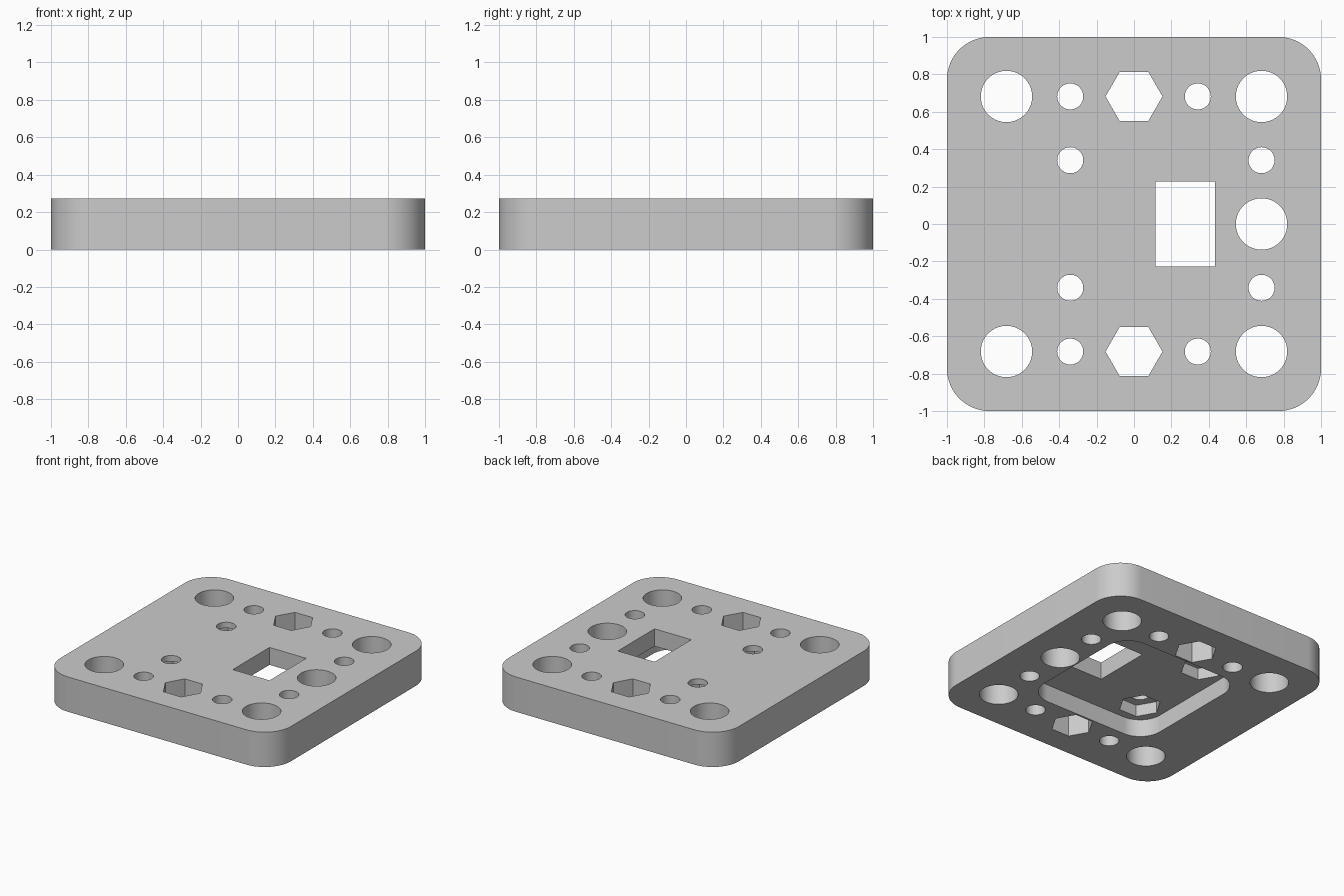
import bpy, bmesh, math
from mathutils import Vector

old = bpy.data.objects.get("Cube")
if old:
    bpy.data.objects.remove(old, do_unlink=True)

MM = 1 / 22            # the plate is 44 x 44 x 6 design units
PITCH = 7.5 * MM       # spacing of the hole grid
HEIGHT = 6 * MM
RECESS = 3 * MM

grey = bpy.data.materials.new("light grey")
grey.use_nodes = True
COLOUR = (0.6, 0.6, 0.6, 1)
grey.diffuse_color = COLOUR
grey.node_tree.nodes["Principled BSDF"].inputs["Base Color"].default_value = COLOUR


def ring(cx, cy, r, n=64):
    """Regular polygon; six sides gives a hexagon, many a circle."""
    return [(cx + r * math.cos(math.tau * i / n), cy + r * math.sin(math.tau * i / n))
            for i in range(n)]


def rounded_square(half, r, steps=16):
    pts = []
    for q, (sx, sy) in enumerate([(1, 1), (-1, 1), (-1, -1), (1, -1)]):
        for i in range(steps + 1):
            a = math.pi / 2 * (q + i / steps)
            pts.append((sx * (half - r) + r * math.cos(a), sy * (half - r) + r * math.sin(a)))
    return pts


def prisms(name, outlines, z0, z1):
    """One object holding an upright prism for every outline."""
    bm = bmesh.new()
    for pts in outlines:
        base = bm.faces.new([bm.verts.new((x, y, z0)) for x, y in pts])
        new = bmesh.ops.extrude_face_region(bm, geom=[base])["geom"]
        bmesh.ops.translate(bm, vec=Vector((0, 0, z1 - z0)),
                            verts=[v for v in new if isinstance(v, bmesh.types.BMVert)])
    bmesh.ops.recalc_face_normals(bm, faces=bm.faces)
    mesh = bpy.data.meshes.new(name)
    bm.to_mesh(mesh)
    bm.free()
    mesh.materials.append(grey)
    obj = bpy.data.objects.new(name, mesh)
    bpy.context.collection.objects.link(obj)
    return obj


# Main plate with rounded corners
plate = prisms("mounting_plate", [rounded_square(1, 5 * MM)], 0, HEIGHT)

# Holes through the full thickness
BIG, SMALL, HEX = 3.02 * MM, 1.53 * MM, 3.35 * MM
through = [ring(2 * PITCH, 0, BIG)]
for s in (-1, 1):
    row = s * 2 * PITCH
    through += [ring(x * PITCH, row, BIG) for x in (-2, 2)]
    through += [ring(x * PITCH, row, SMALL) for x in (-1, 1)]
    through += [ring(0, row, HEX, 6)]
    through += [ring(x * PITCH, s * PITCH, SMALL) for x in (-1, 2)]

# Rectangular window beside the centre
x0, x1, y1 = 2.5 * MM, 9.5 * MM, 5 * MM
through.append([(x0, -y1), (x1, -y1), (x1, y1), (x0, y1)])

# Underside recess and the hexagonal nut pockets above it
cutters = [
    prisms("recess_cutter", [rounded_square(0.535, 4 * MM)], -0.1, RECESS),
    prisms("nut_pocket_cutter", [ring(-PITCH, s * PITCH, HEX, 6) for s in (-1, 1)],
           RECESS - 0.05, 5 * MM),
    prisms("through_hole_cutter", through, -0.2, HEIGHT + 0.1),
]
for cutter in cutters:
    cutter.hide_render = True
    mod = plate.modifiers.new(cutter.name, "BOOLEAN")
    mod.operation = "DIFFERENCE"
    mod.solver = "EXACT"
    mod.object = cutter

# Bake the cuts and drop the cutters
result = bpy.data.meshes.new_from_object(
    plate.evaluated_get(bpy.context.evaluated_depsgraph_get()))
plate.modifiers.clear()
plate.data = result
for cutter in cutters:
    bpy.data.objects.remove(cutter, do_unlink=True)

# Smooth round walls, crisp edges
bpy.ops.object.select_all(action="DESELECT")
plate.select_set(True)
bpy.context.view_layer.objects.active = plate
bpy.ops.object.shade_smooth_by_angle(angle=math.radians(30))
